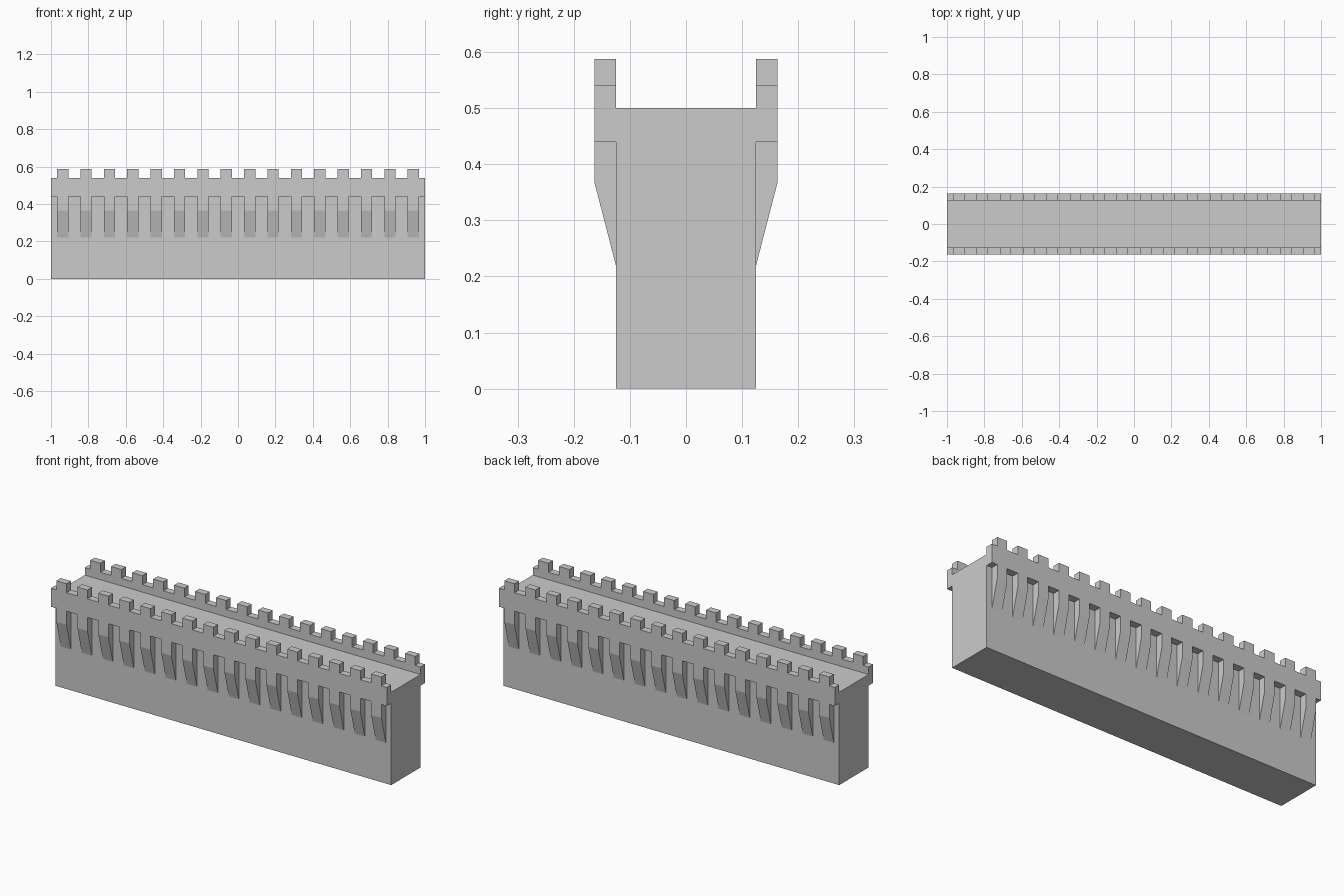
import bpy, bmesh

if "Cube" in bpy.data.objects:
    bpy.data.objects.remove(bpy.data.objects["Cube"])

WALL_Y, OUTER_Y = 0.125, 0.163      # wall face and parapet face
BAYS, PITCH, WIDTH = 16, 0.125, 0.06

stone = bpy.data.materials.new("grey stone")
stone.diffuse_color = (0.6, 0.6, 0.6, 1)
stone.use_nodes = True
stone.node_tree.nodes["Principled BSDF"].inputs["Base Color"].default_value = stone.diffuse_color


def make_object(name, bm):
    bmesh.ops.recalc_face_normals(bm, faces=bm.faces)
    mesh = bpy.data.meshes.new(name)
    bm.to_mesh(mesh)
    bm.free()
    mesh.materials.append(stone)
    obj = bpy.data.objects.new(name, mesh)
    bpy.context.collection.objects.link(obj)
    return obj


# Solid wall block
bm = bmesh.new()
bmesh.ops.create_cube(bm, size=1)
for v in bm.verts:
    v.co = (v.co.x * 2, v.co.y * 2 * WALL_Y, (v.co.z + 0.5) * 0.5)
make_object("wall", bm)

# Parapet, merlons and tapered corbels as one grid of solid cells
xs = [-1.0]
for i in range(BAYS):
    centre = -1 + PITCH * (i + 0.5)
    xs += [centre - WIDTH / 2, centre + WIDTH / 2]
xs.append(1.0)
zs = [0.22, 0.367, 0.44, 0.54, 0.588]   # corbel foot, corbel bend, parapet, merlon top
PARAPET_ROW = 2


def filled(i, k):
    if not (0 <= i < len(xs) - 1 and 0 <= k < len(zs) - 1):
        return False
    return k == PARAPET_ROW or i % 2 == 1


bm = bmesh.new()
cache = {}


def vert(i, k, outer):
    outer = outer and k > 0             # corbel foot tapers into the wall
    key = (i, k, outer)
    if key not in cache:
        cache[key] = bm.verts.new((xs[i], -OUTER_Y if outer else -WALL_Y, zs[k]))
    return cache[key]


def strip(a, b):
    """Face joining the outer and inner side of one grid edge."""
    loop = [vert(*a, True), vert(*b, True), vert(*b, False), vert(*a, False)]
    loop = list(dict.fromkeys(loop))
    if len(loop) > 2:
        bm.faces.new(loop)


for i in range(len(xs) - 1):
    for k in range(len(zs) - 1):
        if not filled(i, k):
            continue
        corners = [(i, k), (i + 1, k), (i + 1, k + 1), (i, k + 1)]
        for outer in (True, False):
            bm.faces.new([vert(*c, outer) for c in corners])
        neighbours = [(i, k - 1), (i + 1, k), (i, k + 1), (i - 1, k)]
        for n, other in enumerate(neighbours):
            if not filled(*other):
                strip(corners[n], corners[(n + 1) % 4])

parapet = make_object("crenellated_parapet", bm)
mirror = parapet.modifiers.new("both sides", 'MIRROR')
mirror.use_axis = (False, True, False)
mirror.use_mirror_merge = False
